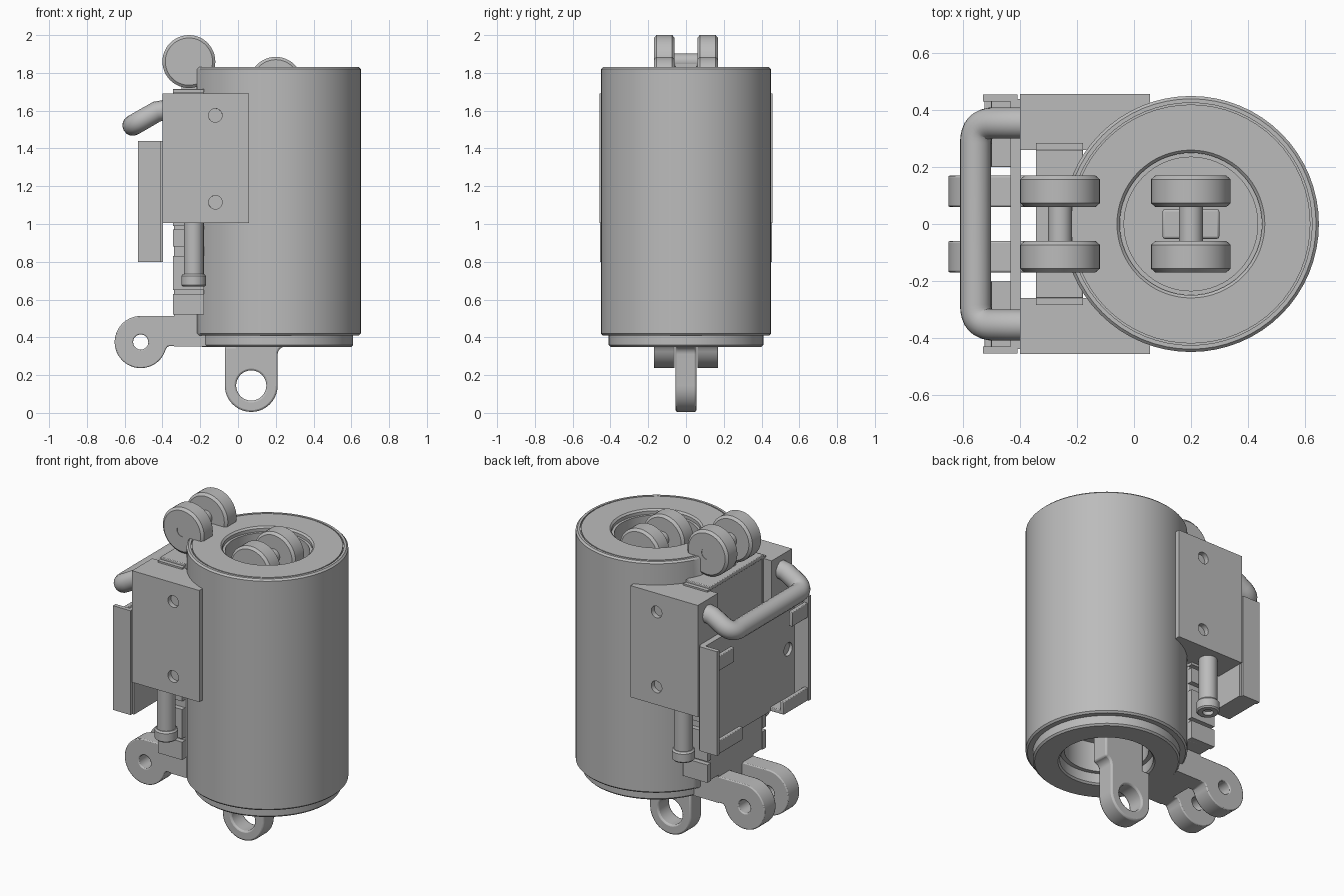
import bpy, bmesh
from math import sin, cos, pi, radians
from mathutils import Vector, Matrix

if "Cube" in bpy.data.objects:
    bpy.data.objects.remove(bpy.data.objects["Cube"])

steel = bpy.data.materials.new("grey_steel")
steel.use_nodes = True
GREY = (0.5, 0.5, 0.5, 1)
steel.diffuse_color = GREY
steel.node_tree.nodes["Principled BSDF"].inputs["Base Color"].default_value = GREY


def finish(name, bm, bevel=0):
    """Turn a bmesh into a shaded object."""
    bmesh.ops.recalc_face_normals(bm, faces=bm.faces)
    mesh = bpy.data.meshes.new(name)
    bm.to_mesh(mesh)
    bm.free()
    mesh.materials.append(steel)
    obj = bpy.data.objects.new(name, mesh)
    bpy.context.collection.objects.link(obj)
    if bevel:
        mod = obj.modifiers.new("edge", 'BEVEL')
        mod.width, mod.segments, mod.limit_method = bevel, 2, 'ANGLE'
        mod.angle_limit = radians(40)
    return obj


def box(name, x, y, z, bevel=0):
    bm = bmesh.new()
    bmesh.ops.create_cube(bm, size=1)
    for v in bm.verts:
        v.co = [(a + b) / 2 + c * (b - a) for (a, b), c in zip((x, y, z), v.co)]
    return finish(name, bm, bevel)


def lathe(name, profile, centre=(0, 0, 0), axis='Z', n=48, flat=None):
    """Spin (radius, height) points; flat cuts the left side to a plane."""
    bm = bmesh.new()
    rows = []
    for r, h in profile:
        if r == 0:
            rows.append([bm.verts.new((0, 0, h))] * n)
        else:
            rows.append([bm.verts.new((r * cos(2 * pi * i / n), r * sin(2 * pi * i / n), h))
                         for i in range(n)])
    for a, b in zip(rows, rows[1:]):
        for i in range(n):
            j = (i + 1) % n
            corners = list(dict.fromkeys((a[i], a[j], b[j], b[i])))
            if len(corners) > 2:
                bm.faces.new(corners)
    turn = {'Z': Matrix(), 'Y': Matrix.Rotation(-pi / 2, 4, 'X'),
            'X': Matrix.Rotation(pi / 2, 4, 'Y')}[axis]
    bm.transform(Matrix.Translation(centre) @ turn)
    if flat is not None:
        for v in bm.verts:
            v.co.x = max(v.co.x, flat)
    return finish(name, bm)


def rod(name, r, a, b, centre, axis='Z', c=0.006, n=32):
    return lathe(name, [(0, a), (r - c, a), (r, a + c), (r, b - c), (r - c, b), (0, b)],
                 centre, axis, n)


def prism(name, outline, y0, y1, bevel=0.006):
    """Extrude an x-z outline along y."""
    bm = bmesh.new()
    face = bm.faces.new([bm.verts.new((x, y0, z)) for x, z in outline])
    new = bmesh.ops.extrude_face_region(bm, geom=[face])["geom"]
    bmesh.ops.translate(bm, vec=(0, y1 - y0, 0),
                        verts=[v for v in new if isinstance(v, bmesh.types.BMVert)])
    return finish(name, bm, bevel)


def arc(cx, cz, r, a, b, n=20):
    return [(cx + r * cos(radians(a + (b - a) * i / n)),
             cz + r * sin(radians(a + (b - a) * i / n))) for i in range(n + 1)]


def drill(obj, r, a, b, centre, axis='Y'):
    """Cut a round hole and remove the cutter."""
    cutter = rod("drill_cutter", r, a, b, centre, axis, c=0.0001)
    cutter.hide_render = True
    mod = obj.modifiers.new("hole", 'BOOLEAN')
    mod.operation, mod.object, mod.solver = 'DIFFERENCE', cutter, 'EXACT'
    bpy.context.view_layer.objects.active = obj
    bpy.ops.object.modifier_move_to_index(modifier=mod.name, index=0)
    bpy.ops.object.modifier_apply(modifier=mod.name)
    bpy.data.objects.remove(cutter)


# Main drum: grooved top, blind bore at each end, flattened on the mounting side
lathe("drum_body", [
    (0, 1.55), (0.235, 1.55), (0.235, 1.8), (0.25, 1.8), (0.25, 1.82), (0.26, 1.83),
    (0.42, 1.83), (0.42, 1.82), (0.426, 1.82), (0.426, 1.83), (0.44, 1.83), (0.45, 1.82),
    (0.45, 0.42), (0.44, 0.41), (0.4, 0.41)], (0.2, 0, 0), n=64, flat=-0.22)
lathe("drum_base", [
    (0.4, 0.415), (0.41, 0.41), (0.41, 0.36), (0.4, 0.35), (0.27, 0.35), (0.26, 0.36),
    (0.26, 0.42), (0.235, 0.42), (0.235, 0.6), (0, 0.6)], (0.2, 0, 0), n=64, flat=-0.19)

# Two roller pairs, one in the bore and one above the mounting plate
for place, x, z in (("bore", 0.2, 1.745), ("upper", -0.26, 1.86)):
    rod(place + "_axle", 0.042, -0.168, 0.168, (x, 0, z), 'Y')
    for side, y in (("front", -0.115), ("back", 0.115)):
        lathe(f"{place}_{side}_roller", [
            (0.035, -0.055), (0.125, -0.055), (0.14, -0.042), (0.14, 0.042),
            (0.125, 0.055), (0.035, 0.055), (0.035, -0.055)], (x, y, z), 'Y')
box("bore_link", (0.1, 0.3), (-0.052, 0.052), (1.53, 1.69), 0.008)
box("upper_link", (-0.3, -0.22), (-0.055, 0.055), (1.68, 1.86))

# Hanging eye under the drum
eye = prism("bottom_eye", arc(0.07, 0.145, 0.14, 180, 360)
            + [(0.21, 0.31)] + arc(0.25, 0.31, 0.04, 180, 90, 6)
            + [(0.25, 0.61), (-0.02, 0.61), (-0.02, 0.35), (-0.07, 0.35)], -0.055, 0.055, 0.01)
drill(eye, 0.08, -0.2, 0.2, (0.07, 0, 0.145))

# Mounting chassis: core plate and notched side strips
box("chassis_plate", (-0.34, -0.18), (-0.255, 0.255), (0.52, 1.7), 0.006)
box("chassis_cap", (-0.345, -0.18), (-0.26, 0.26), (1.69, 1.715), 0.004)
box("arm_bridge", (-0.34, -0.1), (-0.17, 0.17), (0.352, 0.53))

for side, s in (("front", -1), ("back", 1)):
    def span(a, b):
        return tuple(sorted((s * a, s * b)))

    for i, z in enumerate(((0.52, 0.63), (0.65, 0.83), (0.88, 0.97), (0.99, 1.7))):
        box(f"{side}_chassis_strip_{i}", (-0.345, -0.18), span(0.25, 0.285), z)

    # Side block with bolt holes
    block = box(side + "_block", (-0.4, 0.057), span(0.26, 0.457), (1.005, 1.69), 0.006)
    for z in (1.115, 1.575):
        drill(block, 0.036, -0.03, 0.03, (-0.12, s * 0.457, z))

    # Lower arm with pivot hole
    arm = prism(side + "_lower_arm", arc(-0.515, 0.375, 0.138, 90, 345, 36)
                + [(-0.37, 0.353), (-0.1, 0.353), (-0.1, 0.513)], *span(0.06, 0.17))
    drill(arm, 0.04, -0.1, 0.1, (-0.515, s * 0.115, 0.375))
    rod(side + "_arm_lip", 0.052, -0.003, 0.003, (-0.515, s * 0.115, 0.375), 'Y', 0.001)
    bpy.data.objects.remove(bpy.data.objects[side + "_arm_lip"])

    # Hanging plunger with collar and tip
    spot = (-0.235, s * 0.36, 0)
    rod(side + "_plunger", 0.052, 0.7, 1.02, spot)
    lathe(side + "_plunger_collar", [
        (0, 0.69), (0.03, 0.69), (0.03, 0.668), (0.057, 0.668), (0.065, 0.676),
        (0.065, 0.725), (0.057, 0.735), (0.04, 0.735)], spot, n=32)

    # Channel flange with inward hooks
    box(side + "_channel_flange", (-0.53, -0.41), span(0.43, 0.456), (0.8, 1.44))
    box(side + "_lower_hook", (-0.51, -0.43), span(0.2, 0.44), (0.8, 0.825), 0.004)
    box(side + "_lower_hook_lip", (-0.525, -0.5), span(0.2, 0.44), (0.8, 0.88), 0.004)
    box(side + "_upper_hook", (-0.525, -0.5), span(0.28, 0.44), (1.31, 1.4), 0.004)

# Web of the channel, with a bolt hole near each end
web = box("channel_web", (-0.435, -0.398), (-0.44, 0.44), (0.8, 1.44))
for y in (-0.37, 0.37):
    drill(web, 0.04, -0.03, 0.015, (-0.43, y, 1.115), 'X')

# Bent tube handle with rounded corners
curve = bpy.data.curves.new("handle", 'CURVE')
curve.dimensions, curve.bevel_depth, curve.bevel_resolution = '3D', 0.055, 6
curve.use_fill_caps = True
half = [Vector((-0.37, 0.355, 1.605)), Vector((-0.43, 0.355, 1.595))]
corner = Vector((-0.557, 0.355, 1.522))
start, end = corner.lerp(half[-1], 0.5), corner - Vector((0, 0.07, 0))
for i in range(9):
    t = i / 8
    half.append(start.lerp(corner, t).lerp(corner.lerp(end, t), t))
path = half + [Vector((p.x, -p.y, p.z)) for p in reversed(half)]
spline = curve.splines.new('POLY')
spline.points.add(len(path) - 1)
for point, p in zip(spline.points, path):
    point.co = (*p, 1)
curve.materials.append(steel)
handle = bpy.data.objects.new("handle", curve)
bpy.context.collection.objects.link(handle)

# Smooth round surfaces and keep hard edges
bpy.ops.object.select_all(action='DESELECT')
for obj in bpy.context.collection.objects:
    if obj.type == 'MESH' and steel.name in obj.data.materials:
        obj.select_set(True)
        bpy.context.view_layer.objects.active = obj
bpy.ops.object.shade_smooth_by_angle(angle=radians(35))
